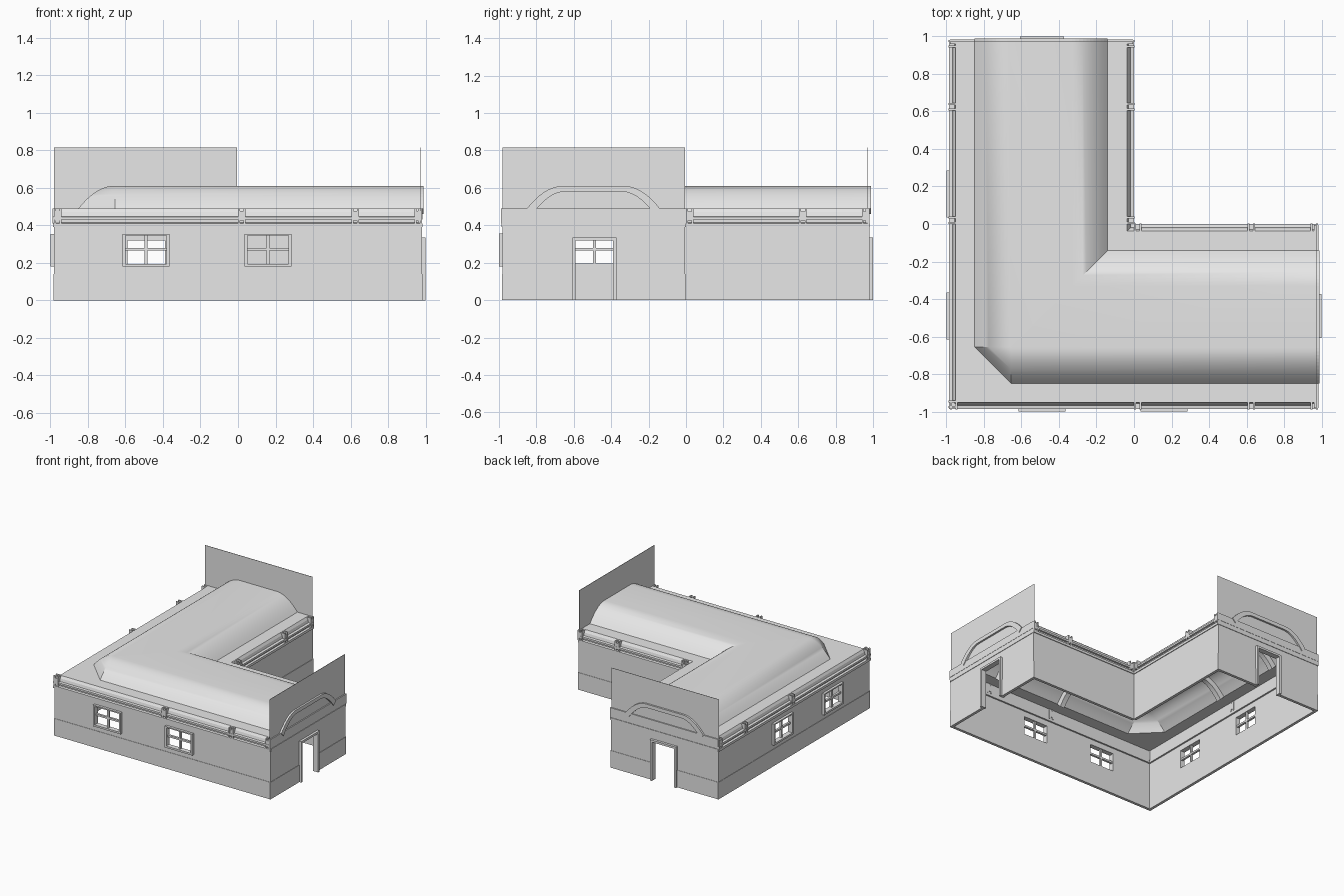
import bpy, bmesh, math
from mathutils import Vector

cube = bpy.data.objects.get("Cube")
if cube:
    bpy.data.objects.remove(cube, do_unlink=True)

grey = bpy.data.materials.new("plain_grey")
grey.use_nodes = True
COLOUR = (0.8, 0.8, 0.8, 1)
grey.diffuse_color = COLOUR
grey.node_tree.nodes["Principled BSDF"].inputs["Base Color"].default_value = COLOUR

OUT, INN = 0.98, -0.005      # outer wall plane and inner-corner wall plane
MID = -0.49                  # centre line of both wings
EAVE, RISE = 0.49, 0.12      # ceiling height and vault rise


def finish(name, bm, recalc=True):
    bmesh.ops.remove_doubles(bm, verts=bm.verts, dist=1e-5)
    if recalc:
        bmesh.ops.recalc_face_normals(bm, faces=bm.faces)
    mesh = bpy.data.meshes.new(name)
    bm.to_mesh(mesh)
    bm.free()
    mesh.materials.append(grey)
    obj = bpy.data.objects.new(name, mesh)
    bpy.context.collection.objects.link(obj)
    return obj


class Frame:
    """Wall frame: u along the wall, w outwards, z up."""
    def __init__(self, axis, plane, side):
        self.axis, self.plane, self.side = axis, plane, side

    def at(self, u, w, z):
        across = self.plane + w * self.side
        return Vector((u, across, z)) if self.axis == "x" else Vector((across, u, z))


def add_box(bm, f, u, w, z):
    v = [bm.verts.new(f.at(a, b, c)) for a in u for b in w for c in z]
    for face in ("0132", "4576", "0154", "2376", "0264", "1375"):
        bm.faces.new([v[int(i)] for i in face])


def boxes(name, f, items):
    bm = bmesh.new()
    for u, w, z in items:
        add_box(bm, f, u, w, z)
    return finish(name, bm)


def loft(name, rows, closed=False, recalc=True):
    bm = bmesh.new()
    rings = [[bm.verts.new(p) for p in row] for row in rows]
    pairs = list(zip(rings, rings[1:])) + ([(rings[-1], rings[0])] if closed else [])
    for a, b in pairs:
        for i in range(len(a) - 1):
            bm.faces.new((a[i], a[i + 1], b[i + 1], b[i]))
    if closed:
        bm.faces.new([r[0] for r in rings])
        bm.faces.new([r[-1] for r in rings])
    return finish(name, bm, recalc)


def wall(name, f, u0, u1, top, openings):
    """Panel split in cells, leaving the openings out, then thickened inwards."""
    us = sorted({u0, u1} | {e for o in openings for e in o[:2]})
    zs = sorted({0, top} | {e for o in openings for e in o[2:]})
    bm = bmesh.new()
    for a, b in zip(us, us[1:]):
        for c, d in zip(zs, zs[1:]):
            m, n = (a + b) / 2, (c + d) / 2
            if not any(o[0] < m < o[1] and o[2] < n < o[3] for o in openings):
                add = [f.at(a, 0, c), f.at(b, 0, c), f.at(b, 0, d), f.at(a, 0, d)]
                bm.faces.new([bm.verts.new(p) for p in add])
    bm.normal_update()
    outward = f.at(0, 1, 0) - f.at(0, 0, 0)
    bmesh.ops.reverse_faces(bm, faces=[q for q in bm.faces if q.normal.dot(outward) < 0])
    obj = finish(name, bm, recalc=False)
    mod = obj.modifiers.new("thickness", "SOLIDIFY")
    mod.thickness, mod.offset = 0.02, -1


def window(name, f, c):
    w = (-0.02, 0.02)
    bar = (-0.014, 0.004)
    boxes(name, f, [
        ((c - 0.125, c - 0.11), w, (0.18, 0.355)),
        ((c + 0.11, c + 0.125), w, (0.18, 0.355)),
        ((c - 0.11, c + 0.11), w, (0.345, 0.355)),
        ((c - 0.125, c + 0.125), w, (0.18, 0.195)),
        ((c - 0.0075, c + 0.0075), bar, (0.195, 0.345)),
        ((c - 0.11, c + 0.11), bar, (0.265, 0.28))])


def door_frame(name, f, c):
    w = (-0.025, 0.02)
    boxes(name, f, [
        ((c - 0.118, c - 0.1), w, (0, 0.335)),
        ((c + 0.1, c + 0.118), w, (0, 0.335)),
        ((c - 0.1, c + 0.1), w, (0.318, 0.335))])


def bracket(name, f, c):
    fins = [((c + s - 0.005, c + s + 0.005), (-0.038, 0.008), (0.41, EAVE)) for s in (-0.015, 0.015)]
    boxes(name, f, fins + [((c - 0.015, c + 0.015), (-0.038, 0.005), (0.425, 0.475))])


front, left_side = Frame("x", -OUT, -1), Frame("y", -OUT, -1)
end_x, end_y = Frame("y", OUT, 1), Frame("x", OUT, 1)
inner_x, inner_y = Frame("x", INN, 1), Frame("y", INN, 1)

# Long outer walls with two windows each
WINDOWS = (MID, 0.16)
for name, f in (("front", front), ("side", left_side)):
    holes = [(c - 0.11, c + 0.11, 0.19, 0.345) for c in WINDOWS]
    wall(name + "_wall", f, -OUT, OUT, 0.41, holes)
    boxes(name + "_skirting", f, [((-OUT, OUT), (-0.01, 0.003), (0, 0.14))])
    for i, c in enumerate(WINDOWS):
        window(f"{name}_window_{i + 1}", f, c)
    for i, c in enumerate((-0.96, 0.02, 0.625, 0.96)):
        bracket(f"{name}_bracket_{i + 1}", f, c)

# Plain walls of the inner corner
for name, f in (("inner_front", inner_x), ("inner_side", inner_y)):
    wall(name + "_wall", f, INN, OUT, 0.41, [])
    boxes(name + "_skirting", f, [((INN, OUT), (-0.01, 0.003), (0, 0.14))])
    for i, c in enumerate((0.02, 0.625, 0.96)):
        bracket(f"{name}_bracket_{i + 1}", f, c)

# Vault cross-section, as (inset fraction, height)
STEPS = 10
CURVE = [(i / STEPS, EAVE + RISE * (1 - (1 - i / STEPS) ** 2)) for i in range(STEPS + 1)]


def arch(name, f, w, drop):
    """Curved band following the vault, with depth drop below it."""
    half = [(-0.85 + 0.19 * t, z) for t, z in CURVE]
    line = half + [(-0.99 - u, z) for u, z in reversed(half)]
    rows = []
    for u, z in line:
        k = 1 - drop / 0.355
        low = (-0.495 + (u + 0.495) * k, z - drop)
        rows.append([f.at(u, w[0], z), f.at(u, w[1], z),
                     f.at(low[0], w[1], low[1]), f.at(low[0], w[0], low[1]), f.at(u, w[0], z)])
    bm = bmesh.new()
    rings = [[bm.verts.new(p) for p in r[:4]] for r in rows]
    for a, b in zip(rings, rings[1:]):
        for i in range(4):
            bm.faces.new((a[i], a[i - 1], b[i - 1], b[i]))
    bm.faces.new(rings[0])
    bm.faces.new(rings[-1])
    return finish(name, bm)


# End walls with door, mouldings, tall gable sheet and arch trim
for name, f in (("left_end", end_x), ("back_end", end_y)):
    span = (-OUT, INN)
    wall(name + "_wall", f, *span, EAVE, [(MID - 0.1, MID + 0.1, 0, 0.318)])
    door_frame(name + "_door_frame", f, MID)
    boxes(name + "_skirting", f, [((-OUT, MID - 0.118), (-0.01, 0.003), (0, 0.14)),
                                  ((MID + 0.118, INN), (-0.01, 0.003), (0, 0.14))])
    boxes(name + "_moulding", f, [(span, (-0.01, 0.004), (0.39, 0.41)),
                                  (span, (-0.01, 0.002), (0.43, EAVE))])
    boxes(name + "_gable_sheet", f, [(span, (-0.01, -0.007), (0.48, 0.815))])
    arch(name + "_arch_trim", f, (-0.008, 0.008), 0.03)

# Cornice swept along both long sides, as (offset, height)
CORNICE = [(-0.033, 0.39), (0.006, 0.39), (0.006, 0.41), (-0.01, 0.414), (-0.01, 0.43),
           (0.006, 0.43), (0.006, 0.445), (-0.014, 0.448), (-0.02, 0.47), (-0.033, EAVE)]
loft("outer_cornice", [[(-OUT - o, OUT, z), (-OUT - o, -OUT - o, z), (OUT, -OUT - o, z)]
                       for o, z in CORNICE], closed=True)
loft("inner_cornice", [[(INN + o, OUT, z), (INN + o, INN + o, z), (OUT, INN + o, z)]
                       for o, z in CORNICE], closed=True)


# Roof: flat ledges and the barrel vault, chamfered at the outer corner
def roof_row(a, corner, z):
    e = OUT - 0.008
    return [(a, e, z), (a, corner, z), (corner, a, z), (e, a, z)]


rows = [roof_row(-0.95, -0.95, EAVE)]
rows += [roof_row(-0.85 + 0.19 * t, -0.655, z) for t, z in CURVE]
rows += [roof_row(-0.14 - 0.19 * t, -0.14 - 0.19 * t, z) for t, z in reversed(CURVE)]
rows += [roof_row(-0.037, -0.037, EAVE)]
roof = loft("vaulted_roof", rows)
if sum(p.normal.z * p.area for p in roof.data.polygons) < 0:
    roof.data.flip_normals()
bpy.ops.object.select_all(action="DESELECT")
roof.select_set(True)
bpy.context.view_layer.objects.active = roof
bpy.ops.object.shade_smooth_by_angle(angle=math.radians(30))

# Ribs under the vault
for i, c in enumerate((0.02, 0.625)):
    arch(f"front_wing_rib_{i + 1}", Frame("y", c, 1), (-0.02, 0.02), 0.035).location.z = -0.002
    arch(f"back_wing_rib_{i + 1}", Frame("x", c, 1), (-0.02, 0.02), 0.035).location.z = -0.002
